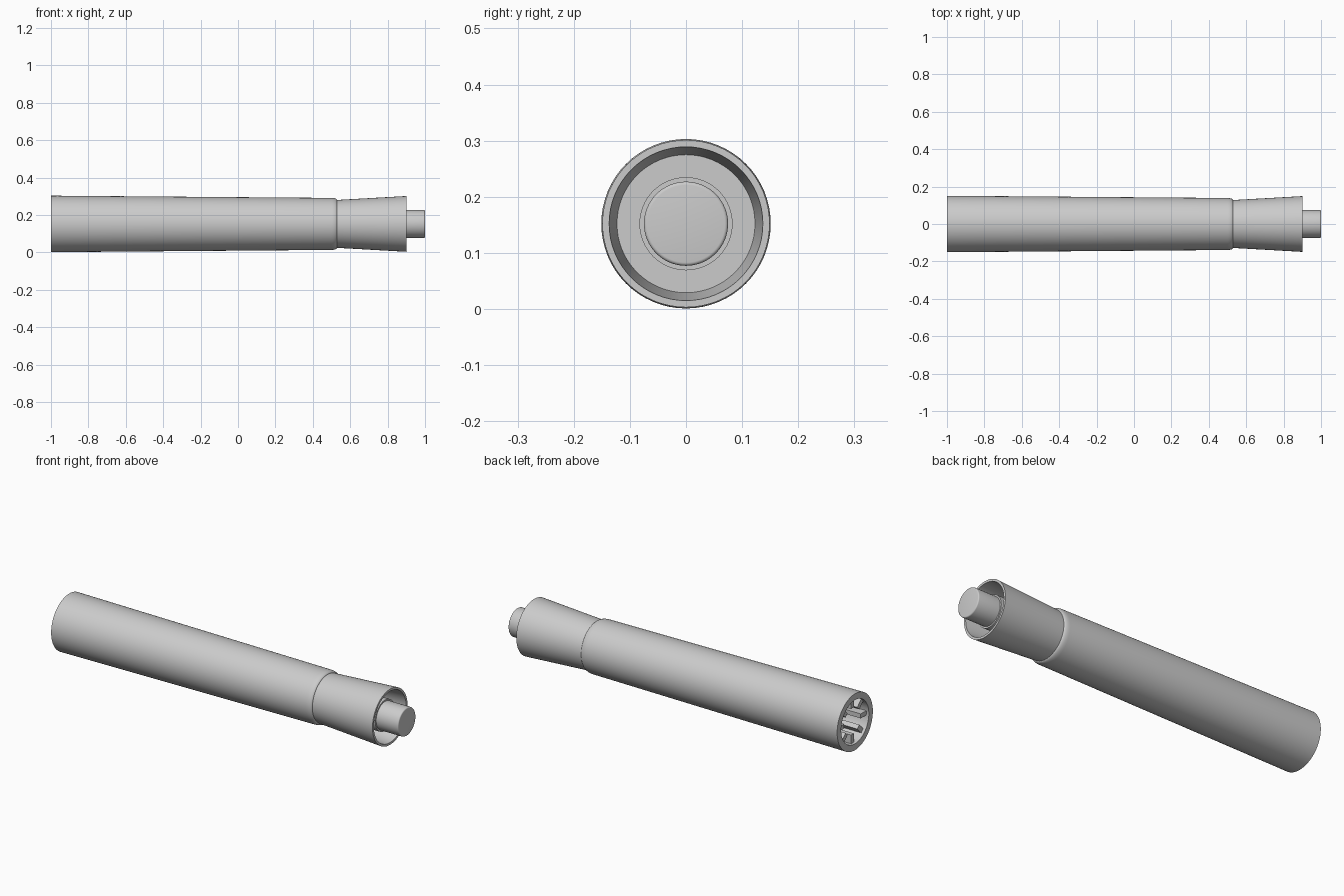
import bpy, bmesh, math
from mathutils import Matrix, Vector

if "Cube" in bpy.data.objects:
    bpy.data.objects.remove(bpy.data.objects["Cube"], do_unlink=True)

AXIS_Z = 0.152
SIDES = 64

grey = bpy.data.materials.new("light grey")
grey.use_nodes = True
grey.diffuse_color = (0.6, 0.6, 0.6, 1)
grey.node_tree.nodes["Principled BSDF"].inputs["Base Color"].default_value = (0.6, 0.6, 0.6, 1)


def finish(name, bm):
    bmesh.ops.remove_doubles(bm, verts=bm.verts, dist=0.00005)
    bmesh.ops.recalc_face_normals(bm, faces=bm.faces)
    mesh = bpy.data.meshes.new(name)
    bm.to_mesh(mesh)
    bm.free()
    mesh.materials.append(grey)
    obj = bpy.data.objects.new(name, mesh)
    obj.location.z = AXIS_Z
    bpy.context.collection.objects.link(obj)
    bpy.ops.object.select_all(action='DESELECT')
    obj.select_set(True)
    bpy.context.view_layer.objects.active = obj
    bpy.ops.object.shade_smooth_by_angle(angle=math.radians(30))
    return obj


def lathe(name, profile):
    """Revolve (x, radius) points about the long axis."""
    bm = bmesh.new()
    verts = [bm.verts.new((x, 0, r)) for x, r in profile]
    edges = [bm.edges.new(pair) for pair in zip(verts, verts[1:])]
    bmesh.ops.spin(bm, geom=verts + edges, cent=(0, 0, 0), axis=(1, 0, 0),
                   angle=math.tau, steps=SIDES, use_duplicate=False)
    return finish(name, bm)


# Long tapered handle with a rounded shoulder and an open socket at the rear
shoulder = [(0.50 + 0.03 * math.sin(a), 0.128 + 0.011 * math.cos(a))
            for a in (math.pi / 2 * i / 6 for i in range(7))]
lathe("handle", [(-0.5, 0), (-0.5, 0.117), (-1, 0.117), (-1, 0.151)]
      + shoulder + [(0.53, 0)])

# Flared collar, hollow at the front, with a raised boss inside
lathe("flared_collar", [(0.51, 0), (0.51, 0.127), (0.53, 0.128), (0.9, 0.149),
                        (0.9, 0.137), (0.72, 0.123), (0.72, 0.083),
                        (0.87, 0.083), (0.87, 0)])

# Front pin with a rounded rim
rim = [(0.994 + 0.006 * math.sin(a), 0.069 + 0.006 * math.cos(a))
       for a in (math.pi / 2 * i / 4 for i in range(5))]
lathe("front_pin", [(0.85, 0), (0.85, 0.075)] + rim + [(1, 0)])

# Radial ribs lining the rear socket
bm = bmesh.new()
for i in range(8):
    turn = Matrix.Rotation(math.tau * i / 8, 4, 'X')
    size = Matrix.Diagonal(Vector((0.49, 0.024, 0.05, 1)))
    bmesh.ops.create_cube(bm, size=1,
                          matrix=turn @ Matrix.Translation((-0.74, 0, 0.095)) @ size)
finish("socket_ribs", bm)
